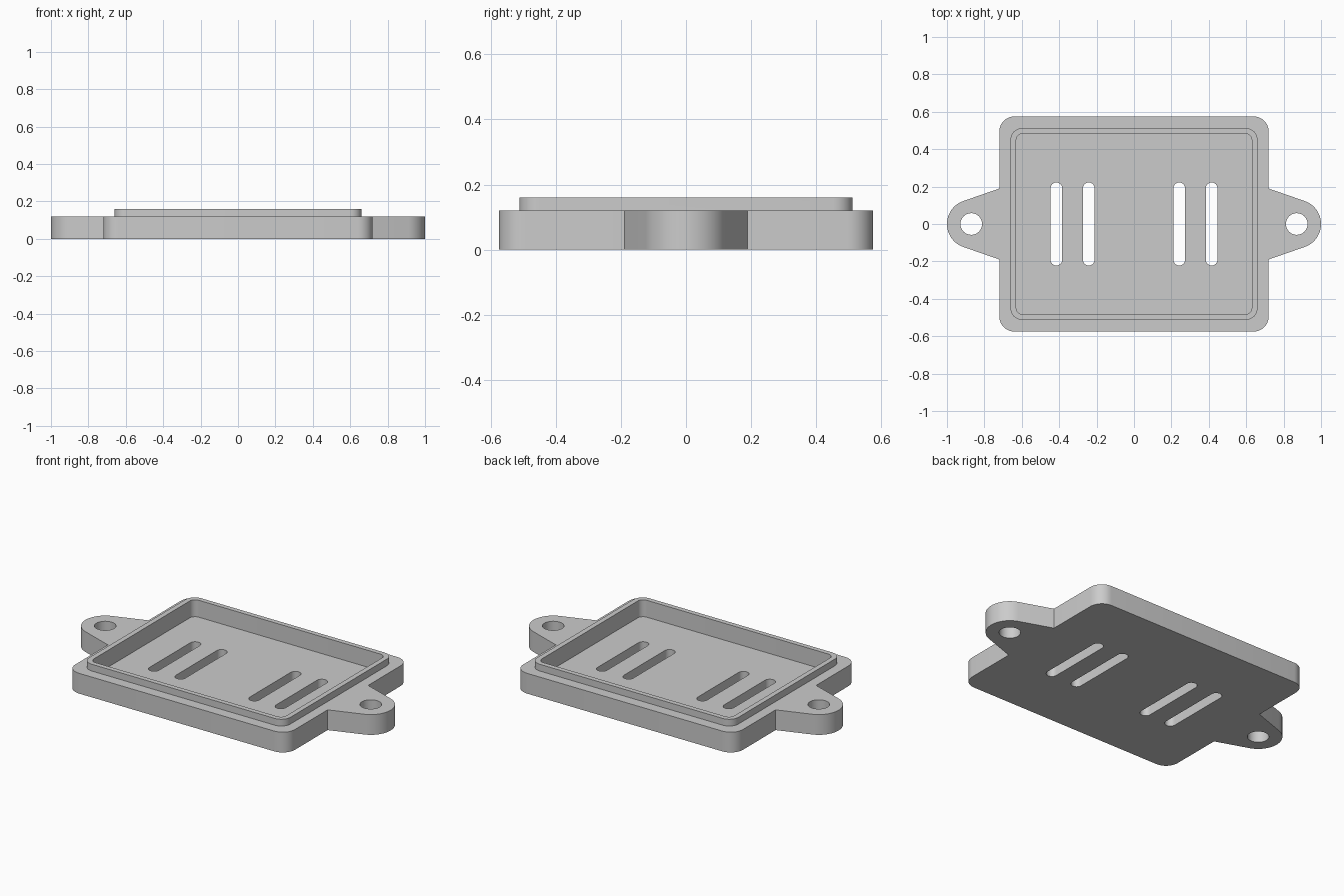
import bpy, bmesh, math

cube = bpy.data.objects.get("Cube")
if cube:
    bpy.data.objects.remove(cube, do_unlink=True)

grey = bpy.data.materials.new("plain_grey")
grey.use_nodes = True
colour = (0.6, 0.6, 0.6, 1)
grey.diffuse_color = colour
grey.node_tree.nodes["Principled BSDF"].inputs["Base Color"].default_value = colour


def arc(cx, cy, r, start, end, steps):
    """Points along an arc, angles in degrees."""
    angles = [math.radians(start + (end - start) * i / steps) for i in range(steps + 1)]
    return [(cx + r * math.cos(a), cy + r * math.sin(a)) for a in angles]


def rounded_rect(hx, hy, r, cx=0):
    """Outline of a rectangle with round corners, from its half sizes."""
    points = []
    for i, (sx, sy) in enumerate([(1, 1), (-1, 1), (-1, -1), (1, -1)]):
        points += arc(cx + sx * (hx - r), sy * (hy - r), r, i * 90, i * 90 + 90, 8)
    # A slot's round ends share a point
    return [p for i, p in enumerate(points) if math.dist(p, points[i - 1]) > 1e-5]


def prism(name, outline, z0, z1):
    """Solid of the given outline between two heights."""
    bm = bmesh.new()
    base = bm.faces.new([bm.verts.new((x, y, z0)) for x, y in outline])
    top = bmesh.ops.extrude_face_region(bm, geom=[base])["geom"]
    verts = [v for v in top if isinstance(v, bmesh.types.BMVert)]
    bmesh.ops.translate(bm, vec=(0, 0, z1 - z0), verts=verts)
    bmesh.ops.recalc_face_normals(bm, faces=bm.faces[:])
    mesh = bpy.data.meshes.new(name)
    bm.to_mesh(mesh)
    bm.free()
    mesh.materials.append(grey)
    obj = bpy.data.objects.new(name, mesh)
    bpy.context.collection.objects.link(obj)
    return obj


def combine(target, other, operation):
    """Apply a boolean and discard the helper solid."""
    other.hide_render = True
    mod = target.modifiers.new(other.name, 'BOOLEAN')
    mod.operation = operation
    mod.solver = 'EXACT'
    mod.object = other
    bpy.context.view_layer.objects.active = target
    bpy.ops.object.modifier_apply(modifier=mod.name)
    bpy.data.objects.remove(other, do_unlink=True)


BODY_TOP, RIM_TOP, FLOOR = 0.12, 0.16, 0.06
EAR_X, EAR_R = 0.87, 0.13

# Rounded tray body
tray = prism("tray", rounded_rect(0.72, 0.575, 0.08), 0, BODY_TOP)

# Tapered mounting ears, tangent to their round tips
for side in (1, -1):
    tip = arc(EAR_X, 0, EAR_R, -70.7, 70.7, 24)
    outline = [(0.69, -0.2), *tip, (0.69, 0.2)]
    ear = prism("mounting_ear", [(side * x, y) for x, y in outline], 0, BODY_TOP)
    combine(tray, ear, 'UNION')

# Raised lip and the recess inside it
combine(tray, prism("lip", rounded_rect(0.66, 0.512, 0.06), 0.03, RIM_TOP), 'UNION')
combine(tray, prism("recess", rounded_rect(0.63, 0.483, 0.035), FLOOR, 0.3), 'DIFFERENCE')

# Vent slots and screw holes
for side in (1, -1):
    for x in (0.242, 0.415):
        slot = prism("vent_slot", rounded_rect(0.031, 0.222, 0.031, side * x), -0.1, 0.3)
        combine(tray, slot, 'DIFFERENCE')
    hole = prism("screw_hole", arc(side * EAR_X, 0, 0.058, 0, 360, 32)[:-1], -0.1, 0.3)
    combine(tray, hole, 'DIFFERENCE')

# Smooth round walls, sharp edges
bpy.ops.object.select_all(action='DESELECT')
tray.select_set(True)
bpy.context.view_layer.objects.active = tray
bpy.ops.object.shade_smooth_by_angle(angle=math.radians(30))
